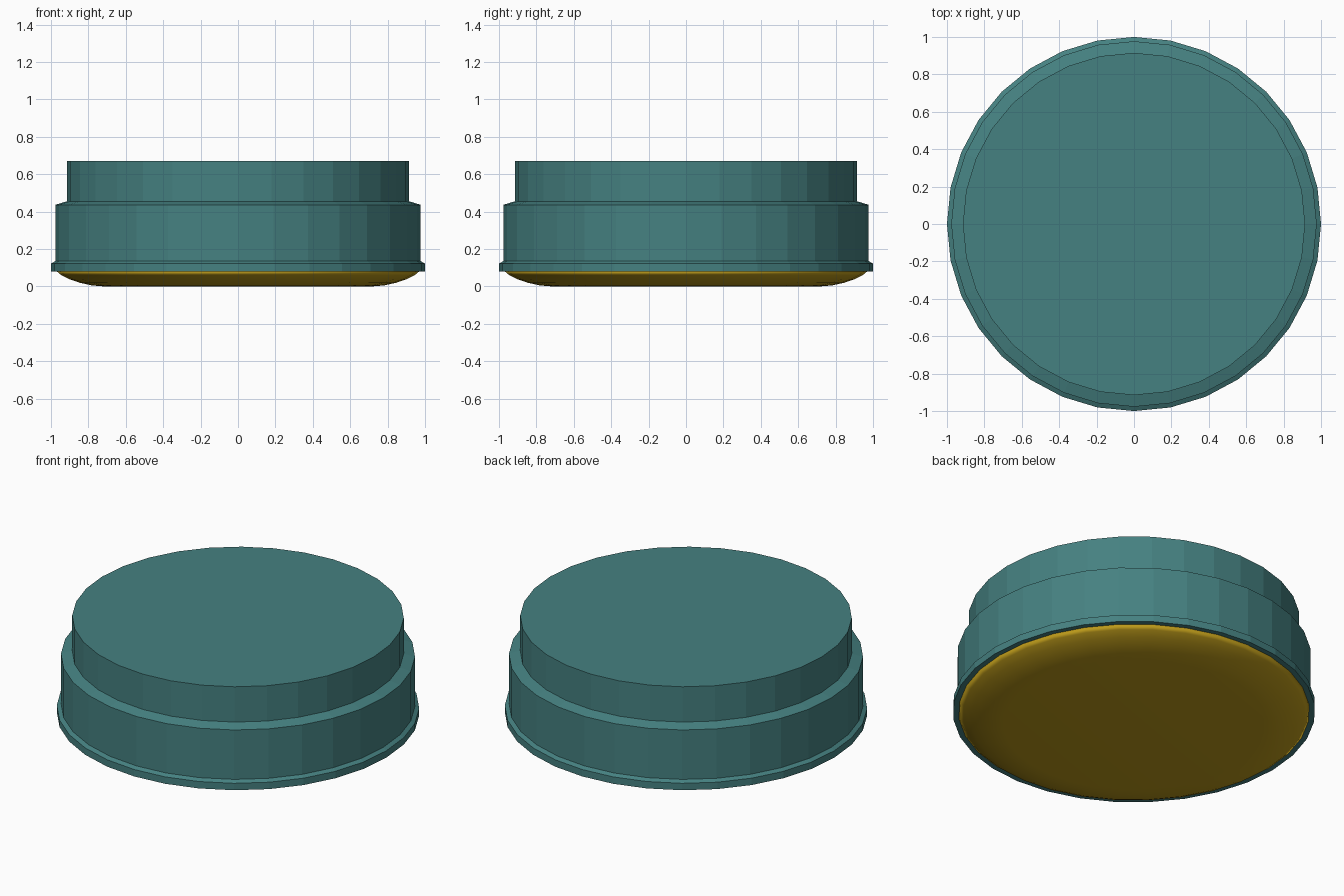
import bpy, bmesh
from math import cos, sin, pi

if "Cube" in bpy.data.objects:
    bpy.data.objects.remove(bpy.data.objects["Cube"])

SIDES = 32


def lathe(name, profile, color, smooth=False):
    """Revolve a (radius, z) profile, listed bottom to top, and cap open ends."""
    bm = bmesh.new()
    rings = [[bm.verts.new((r * cos(2 * pi * i / SIDES), r * sin(2 * pi * i / SIDES), z))
              for i in range(SIDES)] for r, z in profile]
    for low, high in zip(rings, rings[1:]):
        for i in range(SIDES):
            j = (i + 1) % SIDES
            bm.faces.new((low[i], low[j], high[j], high[i]))
    bm.faces.new(rings[0][::-1])
    bm.faces.new(rings[-1])
    for f in bm.faces:
        f.smooth = smooth
    mesh = bpy.data.meshes.new(name)
    bm.to_mesh(mesh)
    bm.free()
    mat = bpy.data.materials.new(name + "_colour")
    mat.diffuse_color = color
    mat.use_nodes = True
    mat.node_tree.nodes["Principled BSDF"].inputs["Base Color"].default_value = mat.diffuse_color
    mesh.materials.append(mat)
    obj = bpy.data.objects.new(name, mesh)
    bpy.context.collection.objects.link(obj)
    return obj


# Stepped housing with bottom rim
lathe("housing", [(0.97, 0.08), (1.0, 0.08), (1.0, 0.122), (0.977, 0.135),
                  (0.977, 0.436), (0.915, 0.455), (0.915, 0.67)],
      (0.06, 0.22, 0.22, 1))

# Shallow rounded lens underneath
lathe("lens", [(0.72, 0.0), (0.78, 0.005), (0.845, 0.019), (0.9, 0.038),
               (0.945, 0.06), (0.97, 0.081)],
      (0.5, 0.32, 0.01, 1), smooth=True)
